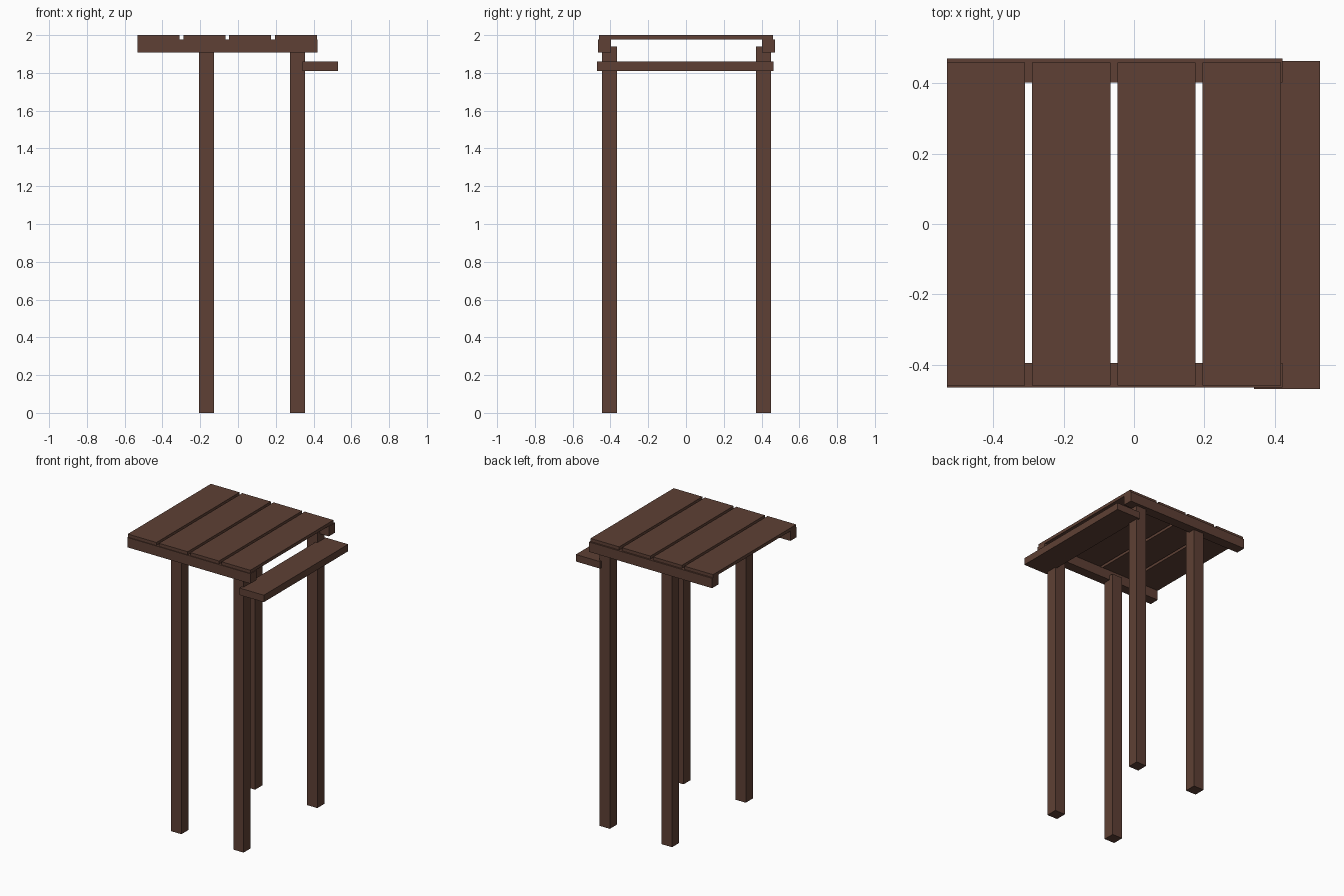
import bpy, bmesh
from mathutils import Vector

if "Cube" in bpy.data.objects:
    bpy.data.objects.remove(bpy.data.objects["Cube"])

brown = bpy.data.materials.new("dark brown wood")
brown.diffuse_color = (0.112, 0.051, 0.035, 1)
brown.use_nodes = True
brown.node_tree.nodes["Principled BSDF"].inputs["Base Color"].default_value = brown.diffuse_color


def beam(name, x, y, z):
    """Box between (min, max) ranges on each axis."""
    bm = bmesh.new()
    bmesh.ops.create_cube(bm, size=1)
    for v in bm.verts:
        v.co = Vector([r[0] if c < 0 else r[1] for c, r in zip(v.co, (x, y, z))])
    mesh = bpy.data.meshes.new(name)
    bm.to_mesh(mesh)
    bm.free()
    mesh.materials.append(brown)
    ob = bpy.data.objects.new(name, mesh)
    bpy.context.collection.objects.link(ob)
    return ob


# Four square legs
for xn, x in (("left", (-0.207, -0.127)), ("right", (0.275, 0.355))):
    for yn, y in (("front", (-0.445, -0.366)), ("back", (0.371, 0.45))):
        beam(f"{yn}_{xn}_leg", x, y, (0, 1.94))

# Two rails under the planks
for yn, y in (("front", (-0.465, -0.396)), ("back", (0.402, 0.471))):
    beam(f"{yn}_rail", (-0.532, 0.422), y, (1.909, 1.978))

# Four top planks with gaps
for i in range(4):
    x0 = -0.532 + i * 0.2425
    beam(f"top_plank_{i + 1}", (x0, x0 + 0.222), (-0.46, 0.46), (1.978, 2.0))

# Lower side shelf
beam("side_shelf", (0.341, 0.529), (-0.47, 0.464), (1.81, 1.859))
